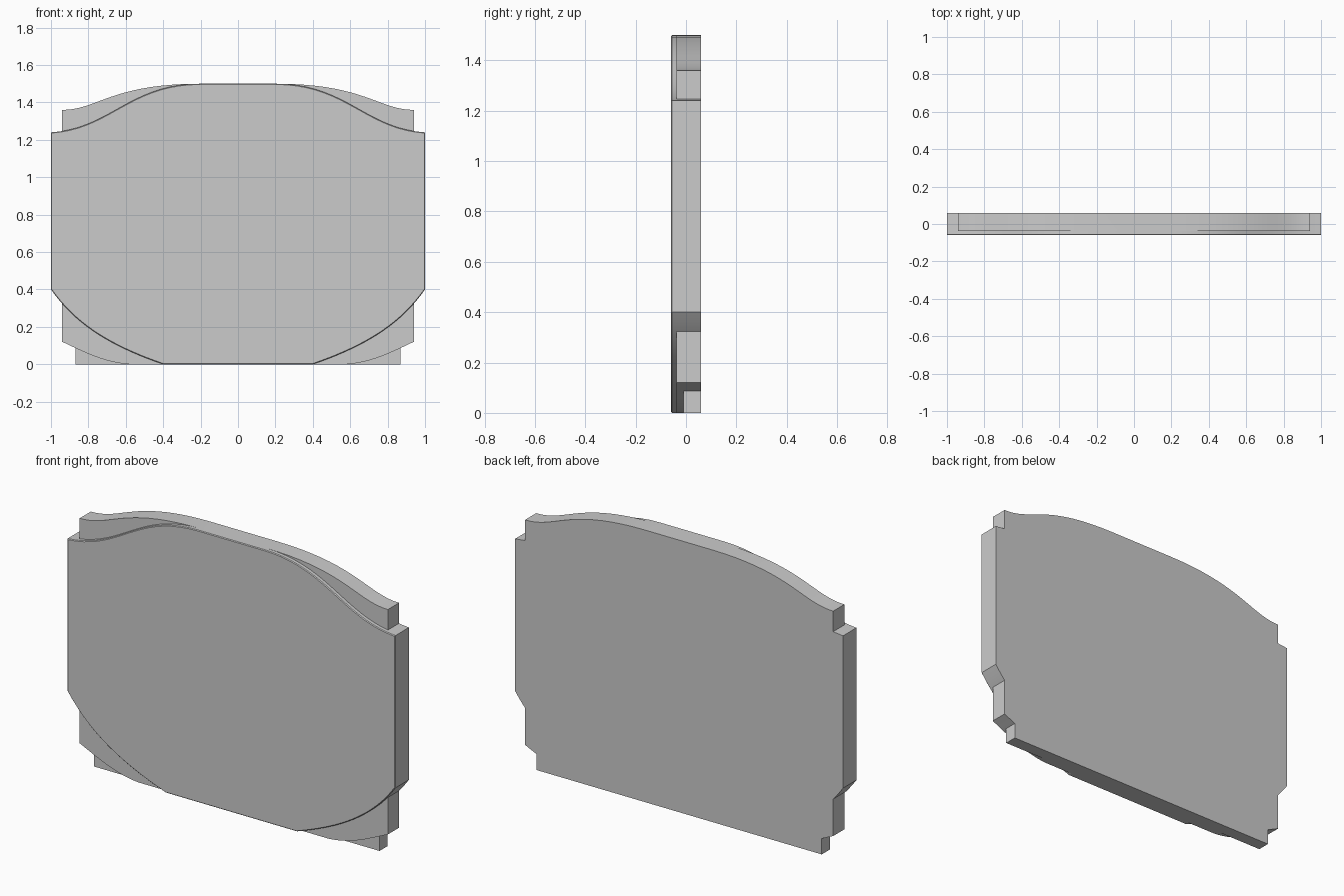
import bpy, bmesh, math
from mathutils import Vector

if "Cube" in bpy.data.objects:
    bpy.data.objects.remove(bpy.data.objects["Cube"])

BACK = 0.06


def bezier(p0, p1, p2, p3, n=18):
    pts = []
    for i in range(n + 1):
        t = i / n
        s = 1 - t
        pts.append(tuple(s**3 * a + 3 * s * s * t * b + 3 * s * t * t * c + t**3 * d
                         for a, b, c, d in zip(p0, p1, p2, p3)))
    return pts


def board(name, half, front, bevel=0.0):
    """Mirror a right-hand outline (bottom to top) and extrude it to the back plane."""
    outline = half + [(-x, z) for x, z in reversed(half)]
    bm = bmesh.new()
    face = bm.faces.new([bm.verts.new((x, front, z)) for x, z in outline])
    ext = bmesh.ops.extrude_face_region(bm, geom=[face], use_keep_orig=True)
    for v in ext["geom"]:
        if isinstance(v, bmesh.types.BMVert):
            v.co.y = BACK
    bmesh.ops.recalc_face_normals(bm, faces=bm.faces)
    if bevel:
        edges = [e for e in bm.edges if all(abs(v.co.y - front) < 1e-5 for v in e.verts)]
        bmesh.ops.bevel(bm, geom=edges, offset=bevel, segments=1, affect='EDGES',
                        clamp_overlap=True)
    me = bpy.data.meshes.new(name)
    bm.to_mesh(me)
    bm.free()
    ob = bpy.data.objects.new(name, me)
    bpy.context.collection.objects.link(ob)
    return ob


# Widest front panel: swept lower corners, S-curved shoulders
panel = board("headboard_panel",
              bezier((0.4, 0), (0.66, 0.09), (0.86, 0.2), (1, 0.4))
              + bezier((1, 1.24), (0.68, 1.26), (0.58, 1.5), (0.2, 1.5)),
              -0.06, 0.004)

# Middle layer: narrower, with higher shoulders
middle = board("middle_layer",
               bezier((0.58, 0), (0.72, 0.01), (0.82, 0.065), (0.94, 0.12))
               + bezier((0.94, 1.36), (0.75, 1.36), (0.68, 1.5), (0.2, 1.5)),
               -0.037)

# Rear foot layer: square lower corners
foot = board("foot_layer", [(0.87, 0), (0.87, 0.6)], -0.01)

# Merge the layers into one solid with a single flat back
bpy.context.view_layer.objects.active = panel
panel.select_set(True)
for part in (middle, foot):
    mod = panel.modifiers.new("union", 'BOOLEAN')
    mod.operation = 'UNION'
    mod.solver = 'EXACT'
    mod.object = part
    bpy.ops.object.modifier_apply(modifier=mod.name)
    bpy.data.objects.remove(part, do_unlink=True)

bpy.ops.object.shade_smooth_by_angle(angle=math.radians(15))
